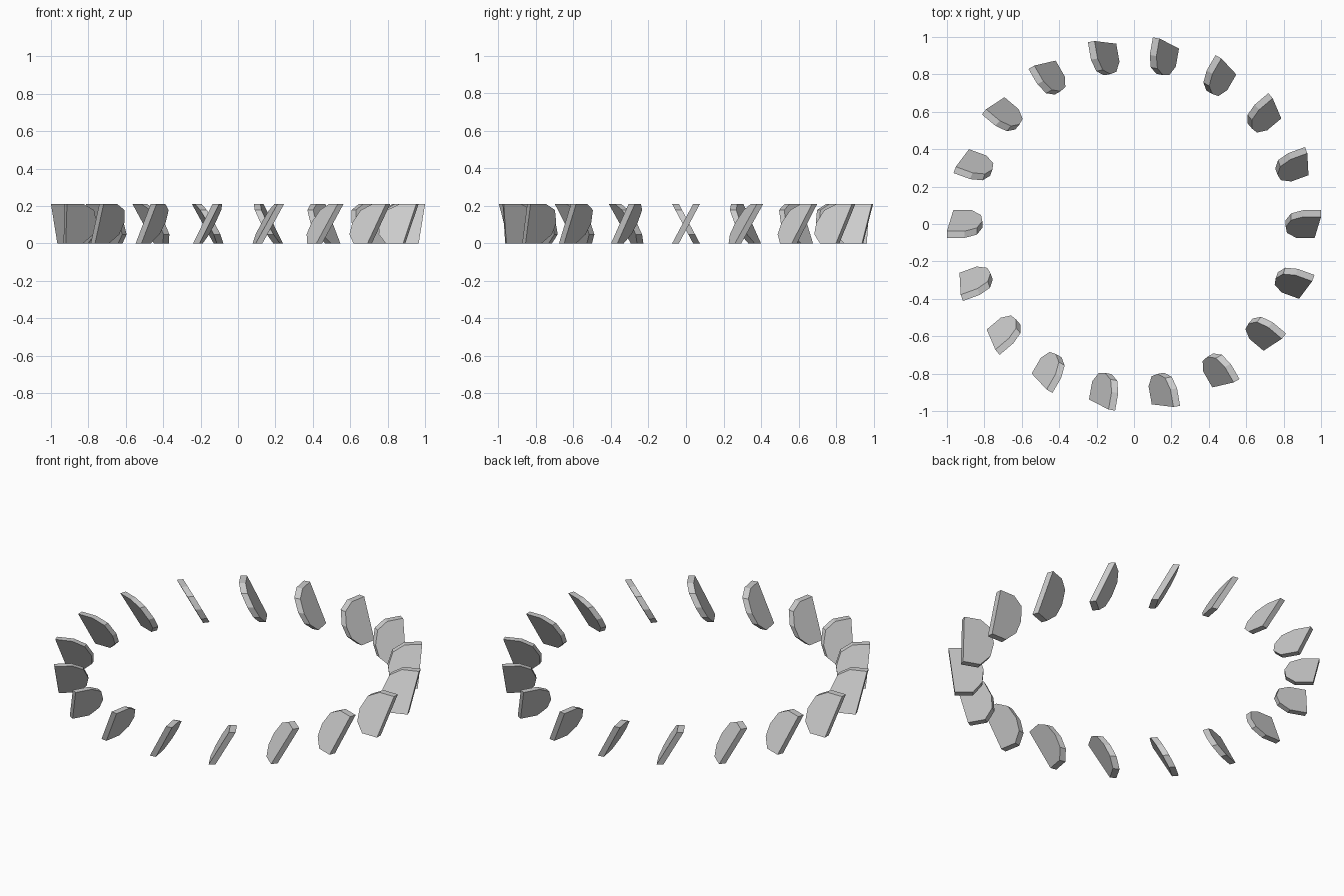
import bpy, bmesh, math
from mathutils import Matrix

if "Cube" in bpy.data.objects:
    bpy.data.objects.remove(bpy.data.objects["Cube"])

COUNT = 18
LEAN = 0.112     # tangential shift from bottom to top
THICK = 0.036    # tangential thickness
HEIGHT = 0.21

# blade outline: (radius, height), rounded toward the ring centre
PROFILE = [(1.0, 0.21), (0.905, 0.21), (0.84, 0.178), (0.811, 0.11),
           (0.818, 0.048), (0.868, 0.0), (0.966, 0.0)]


def blade_mesh():
    bm = bmesh.new()

    def side(offset):
        return [bm.verts.new((r, (z / HEIGHT - 0.5) * LEAN + offset, z))
                for r, z in PROFILE]

    a, b = side(-THICK / 2), side(THICK / 2)
    bm.faces.new(a)
    bm.faces.new(b[::-1])
    n = len(a)
    for i in range(n):
        j = (i + 1) % n
        bm.faces.new((a[j], a[i], b[i], b[j]))
    bmesh.ops.recalc_face_normals(bm, faces=bm.faces)
    mesh = bpy.data.meshes.new("blade")
    bm.to_mesh(mesh)
    bm.free()
    return mesh


# ring of leaning blades sharing one mesh
mesh = blade_mesh()
for i in range(COUNT):
    blade = bpy.data.objects.new(f"blade_{i + 1:02d}", mesh)
    blade.matrix_world = Matrix.Rotation(i * math.tau / COUNT, 4, 'Z')
    bpy.context.collection.objects.link(blade)
